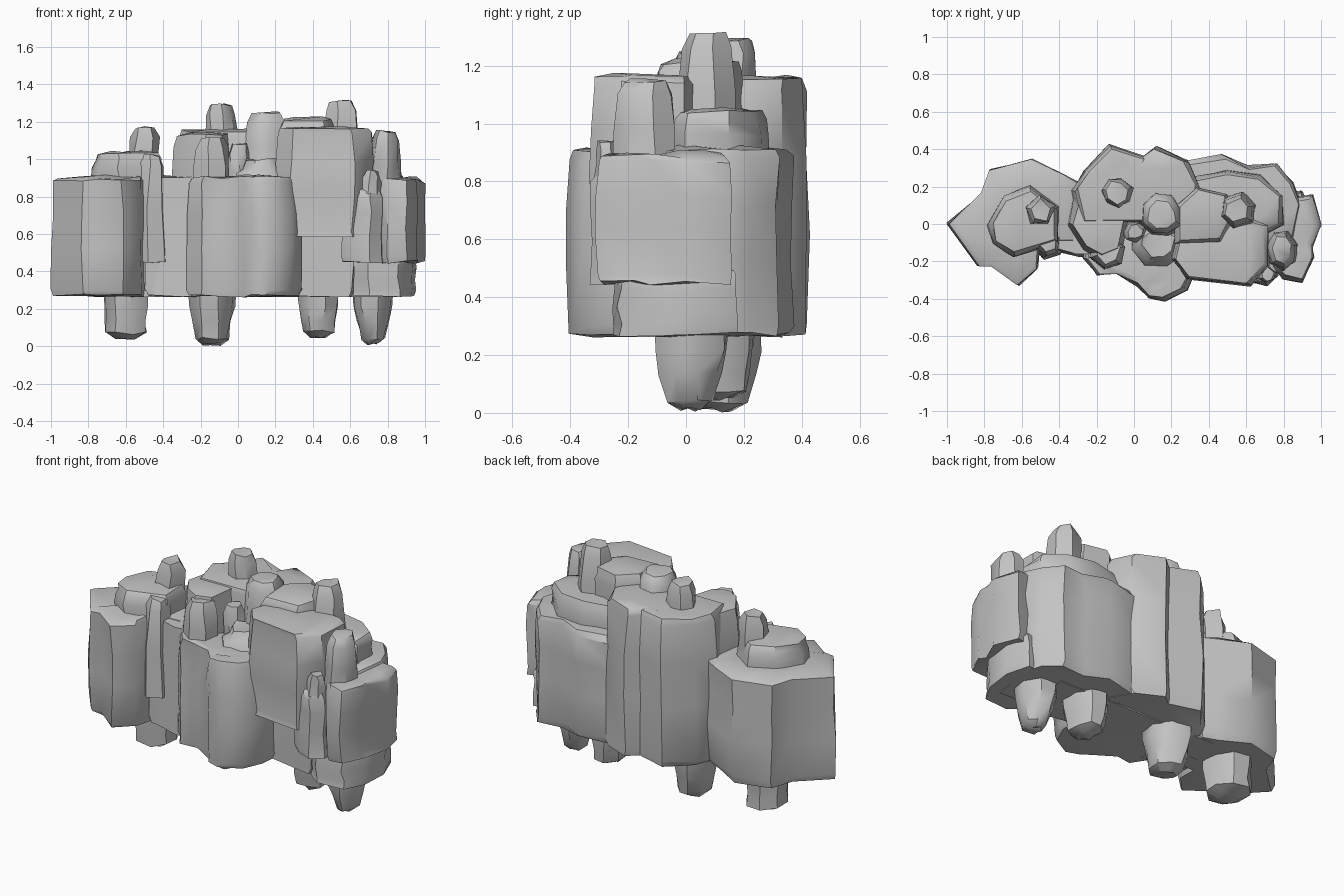
import bpy
import bmesh
import math
import random
from mathutils import Vector

random.seed(7)

cube = bpy.data.objects.get("Cube")
if cube:
    bpy.data.objects.remove(cube, do_unlink=True)

stone = bpy.data.materials.new("grey stone")
stone.use_nodes = True
GREY = (.55, .55, .55, 1)
stone.diffuse_color = GREY
stone.node_tree.nodes["Principled BSDF"].inputs["Base Color"].default_value = GREY

# Shared heights: underside, overhang underside, main ledge, back wall top
BASE = .27
OVERHANG = .45
LEDGE = .9
SUMMIT = 1.15


def rock(name, outline, levels, rough=.009):
    """Loft an outline through (height, scale) levels, roughen it and cap it."""
    bm = bmesh.new()
    points = [Vector((x, y, 0)) for x, y in outline]
    middle = sum(points, Vector()) / len(points)
    rings = []
    for height, scale in levels:
        ring = []
        for point in points:
            spot = middle + (point - middle) * scale
            spot.z = height
            wobble = Vector([random.uniform(-rough, rough) for _ in "xyz"])
            ring.append(bm.verts.new(spot + wobble))
        rings.append(ring)
    count = len(points)
    for low, high in zip(rings, rings[1:]):
        for i in range(count):
            j = (i + 1) % count
            bm.faces.new((low[i], low[j], high[j], high[i]))
    bm.faces.new(rings[-1])
    bm.faces.new(rings[0][::-1])
    bmesh.ops.recalc_face_normals(bm, faces=bm.faces)
    bmesh.ops.triangulate(bm, faces=[f for f in bm.faces if len(f.verts) > 4])
    mesh = bpy.data.meshes.new(name)
    bm.to_mesh(mesh)
    bm.free()
    mesh.materials.append(stone)
    obj = bpy.data.objects.new(name, mesh)
    bpy.context.collection.objects.link(obj)
    bpy.ops.object.select_all(action="DESELECT")
    obj.select_set(True)
    bpy.context.view_layer.objects.active = obj
    bpy.ops.object.shade_smooth_by_angle(angle=math.radians(42))


def cliff(name, outline, bottom, top, taper=.96, chamfer=.03, foot=.96):
    """A steep wall with a softened rim, a slightly domed top and a foot."""
    span = top - bottom
    rock(name, outline, [
        (bottom, foot), (bottom + .03, foot + .03), (bottom + span * .4, 1),
        (bottom + span * .7, .99), (top - chamfer, taper),
        (top, taper - .06), (top + .01, taper - .4)])


def oval(centre, radii, sides):
    """An uneven ring of points."""
    ring = []
    for i in range(sides):
        angle = .3 + math.tau * i / sides
        reach = random.uniform(.93, 1.09)
        ring.append((centre[0] + radii[0] * reach * math.cos(angle),
                     centre[1] + radii[1] * reach * math.sin(angle)))
    return ring


def knob(name, centre, radii, bottom, top, sides=7, taper=.9):
    """A small blunt boulder or pillar."""
    span = top - bottom
    rock(name, oval(centre, radii, sides), [
        (bottom, 1.08), (bottom + span / 2, 1),
        (top - min(.05, span * .3), taper), (top, taper * .75)])


def spike(name, centre, radii, tip, blunt):
    """A stalactite hanging beneath the base."""
    rock(name, oval(centre, radii, 8), [
        (tip, blunt / 2), (tip + .03, blunt), (BASE / 2, blunt * .4 + .54),
        (BASE * .8, .97), (BASE + .1, 1)])


# Core that ties the masses together
cliff("core", [(-.5, -.14), (.35, -.14), (.62, -.18), (.7, .2), (-.5, .2)],
      BASE, .86)

# Right mass and its upper tier
cliff("right_cliff", [(-1, 0), (-.83, -.22), (-.76, -.22), (-.62, -.33),
                      (-.52, -.24), (-.5, -.1), (-.3, -.1), (-.3, .22),
                      (-.38, .26), (-.55, .35), (-.78, .29), (-.82, .16)],
      BASE, LEDGE, .99, .015)
cliff("right_tier", [(-.78, 0), (-.75, -.1), (-.64, -.18), (-.4, -.1),
                     (-.4, .1), (-.55, .2), (-.7, .15)], .8, 1.03, .92)
knob("right_front_shelf", (-.46, -.1), (.08, .08), OVERHANG, 1.02, 6)
knob("right_pillar", (-.5, .07), (.08, .08), LEDGE, 1.17, 5, .95)

# Back wall
cliff("back_cliff", [(-.33, .18), (-.27, .28), (-.13, .42), (.05, .36),
                     (.12, .42), (.3, .34), (.36, .2), (.34, 0), (-.3, 0)],
      BASE, SUMMIT, .95)
cliff("back_left_cliff", [(.25, .33), (.47, .37), (.61, .31), (.77, .32),
                          (.85, .22), (.9, .1), (.85, -.15), (.3, -.1)],
      BASE, LEDGE + .01, .98)
cliff("back_left_tier", [(.3, .25), (.5, .28), (.68, .26), (.8, .15),
                         (.8, 0), (.6, -.1), (.3, -.1)], .8, 1.04)

# Middle steps
cliff("middle_step", [(-.36, 0), (-.27, -.13), (-.17, -.2), (-.06, -.15),
                      (-.03, .05), (-.15, .17), (-.32, .15)],
      .4, 1.13, .88, .06)
rock("middle_buttress", [(-.47, -.13), (-.3, -.17), (-.2, -.18), (-.2, 0), (-.45, 0)],
     [(BASE, 1), (.6, .92), (LEDGE, .8)])
knob("middle_spire", (-.14, -.15), (.09, .09), .8, 1.11, 6)
knob("middle_pebble", (0, -.04), (.06, .06), .8, 1.08)
knob("middle_ledge", (.13, -.1), (.15, .13), .84, 1, 8, .75)

# Front block
cliff("front_cliff", [(-.28, -.18), (-.2, -.28), (-.1, -.26), (.02, -.33),
                      (.08, -.39), (.16, -.41), (.28, -.35), (.34, -.22),
                      (.34, 0), (-.25, 0)], BASE, LEDGE)

# Overhanging tall block and its stepped crown
cliff("tall_block", [(.2, -.19), (.28, -.29), (.62, -.33), (.72, -.22),
                     (.72, 0), (.6, .05), (.25, .05)],
      .59, SUMMIT + .01, .95, .02, .9)
cliff("tall_crown", [(.22, -.1), (.46, -.1), (.52, 0), (.5, .16), (.34, .2), (.22, .1)],
      1, 1.21, .92)
knob("crown_pillar", (.55, .07), (.11, .1), LEDGE, 1.31, 6, .82)
knob("crown_boulder", (.15, .05), (.12, .12), LEDGE, 1.25, 8)
knob("back_pillar", (-.09, .17), (.08, .08), 1, 1.29, taper=.97)

# Left mass with an undercut bowl
cliff("left_cliff", [(.88, .14), (.95, .16), (1, 0), (.95, -.12), (.96, -.18),
                     (.9, -.31), (.8, -.29), (.74, -.22), (.7, .1)],
      OVERHANG, LEDGE - .01, .98, .02)
cliff("left_front_shelf", [(.55, -.25), (.62, -.31), (.71, -.33), (.77, -.28),
                           (.78, -.1), (.58, -.1)], OVERHANG, .83)
cliff("left_bowl", [(.61, -.18), (.7, -.25), (.86, -.23), (.93, -.12),
                    (.95, .05), (.9, .18), (.65, .15)], BASE, .5)
knob("left_pillar", (.79, -.14), (.08, .11), .8, SUMMIT)
knob("left_pebble", (.71, -.27), (.05, .05), .8, .94, 6)

# Stalactites hanging below
spike("right_spike", (-.6, .08), (.13, .14), .04, .9)
spike("middle_spike", (-.14, .11), (.13, .15), .01, .7)
spike("inner_left_spike", (.43, .1), (.12, .14), .05, .75)
spike("outer_left_spike", (.72, .01), (.12, .14), .01, .55)
